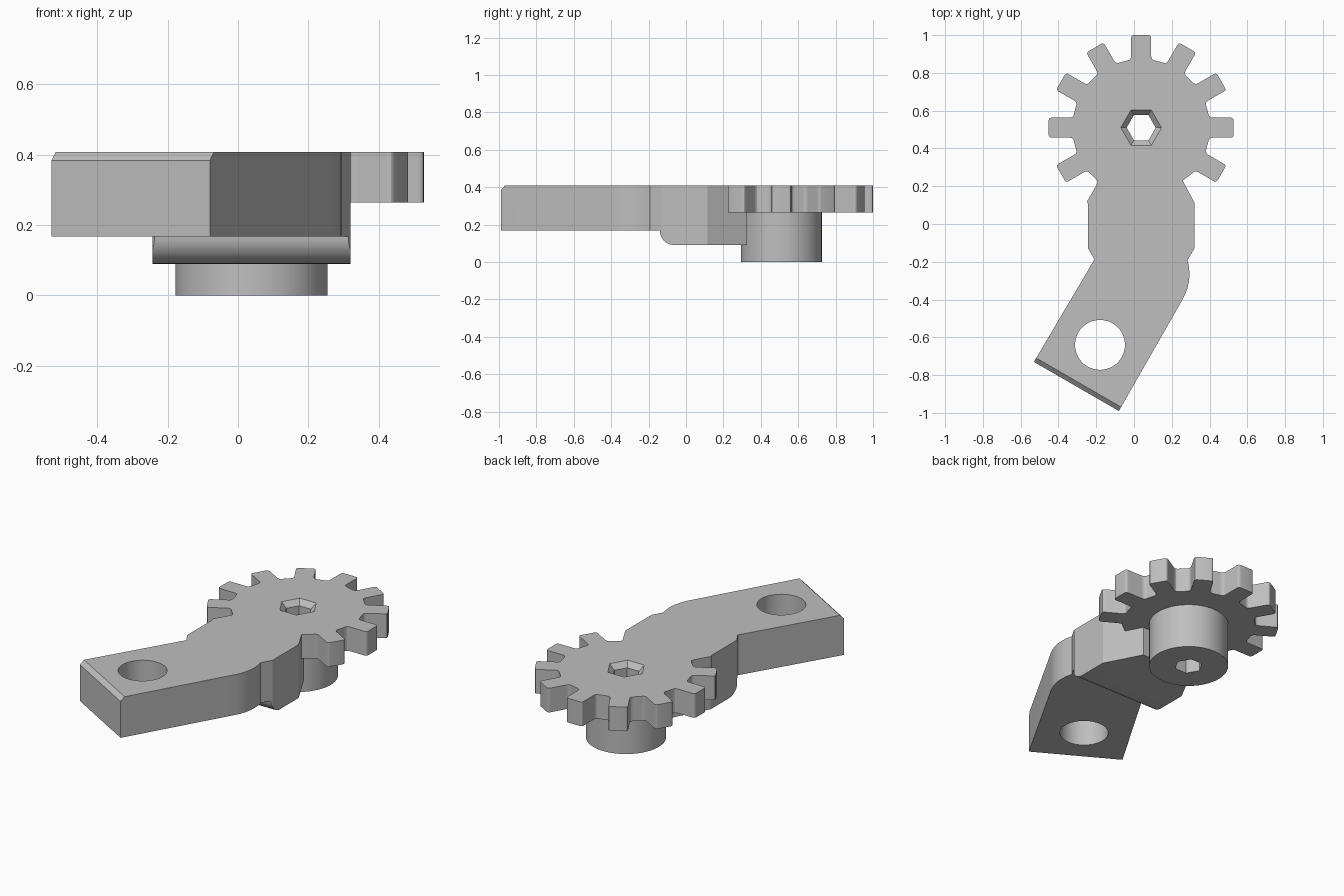
import bpy, bmesh
from math import cos, sin, pi, radians, tan
from mathutils import Vector

if "Cube" in bpy.data.objects:
    bpy.data.objects.remove(bpy.data.objects["Cube"])

CX, GEAR_Y = 0.038, 0.51      # gear axis
TOP = 0.408
ARM_Z, BLOCK_Z, GEAR_Z = 0.168, 0.09, 0.264

grey = bpy.data.materials.new("plain_grey")
grey.use_nodes = True
colour = (0.52, 0.52, 0.52, 1)
grey.diffuse_color = colour
grey.node_tree.nodes["Principled BSDF"].inputs["Base Color"].default_value = colour


def make_object(name, bm):
    bmesh.ops.recalc_face_normals(bm, faces=bm.faces)
    mesh = bpy.data.meshes.new(name)
    bm.to_mesh(mesh)
    bm.free()
    mesh.materials.append(grey)
    ob = bpy.data.objects.new(name, mesh)
    bpy.context.collection.objects.link(ob)
    return ob


def loft(rings):
    """Closed solid through rings that have equal point counts."""
    bm = bmesh.new()
    loops = [[bm.verts.new(p) for p in ring] for ring in rings]
    n = len(loops[0])
    for a, b in zip(loops, loops[1:]):
        for i in range(n):
            j = (i + 1) % n
            bm.faces.new((a[i], a[j], b[j], b[i]))
    bm.faces.new(loops[0])
    bm.faces.new(loops[-1])
    return bm


def prism(outline, z0, z1):
    return loft([[(x, y, z) for x, y in outline] for z in (z0, z1)])


def circle(x, y, r, n=64):
    return [(x + r * cos(2 * pi * i / n), y + r * sin(2 * pi * i / n)) for i in range(n)]


def slice_off(bm, point, normal):
    cut = bmesh.ops.bisect_plane(bm, geom=bm.verts[:] + bm.edges[:] + bm.faces[:],
                                 plane_co=point, plane_no=normal, clear_outer=True)
    edges = [e for e in cut["geom_cut"] if isinstance(e, bmesh.types.BMEdge)]
    bmesh.ops.edgeloop_fill(bm, edges=edges)


def fillet(prev, corner, nxt, size, steps=4):
    a = corner + (prev - corner).normalized() * size
    b = corner + (nxt - corner).normalized() * size
    return [a * (1 - t) ** 2 + corner * 2 * t * (1 - t) + b * t * t
            for t in (i / steps for i in range(steps + 1))]


def combine(target, tool, operation):
    mod = target.modifiers.new(tool.name, "BOOLEAN")
    mod.operation, mod.object, mod.solver = operation, tool, "EXACT"
    bpy.context.view_layer.objects.active = target
    bpy.ops.object.modifier_apply(modifier=mod.name)
    bpy.data.objects.remove(tool)


# Gear: twelve tooth spaces, three teeth left out where the arm joins
root, tip, half = 0.358, 0.49, 0.053
outline = []
for k in range(-2, 10):
    if k == -2 or k == -3 or k == 9:
        a = radians(30 * k)
        outline.append((CX + root * cos(a), GEAR_Y + root * sin(a)))
        continue
    u = Vector((cos(radians(30 * k)), sin(radians(30 * k))))
    v = Vector((-u.y, u.x))
    side = root + 0.06
    valley = root * cos(radians(15))
    lo, hi = u * root - v * half, u * root + v * half
    lo_tip, hi_tip = u * tip - v * half, u * tip + v * half
    pts = fillet(lo - v * 0.1 - u * 0.012, lo, lo_tip, 0.022)
    pts += fillet(lo, lo_tip, hi_tip, 0.016)
    pts += fillet(lo_tip, hi_tip, hi, 0.016)
    pts += fillet(hi_tip, hi, hi + v * 0.1 - u * 0.012, 0.022)
    outline += [(CX + p.x, GEAR_Y + p.y) for p in pts]
outline.append((CX, GEAR_Y - root))
lever = make_object("gear_lever", prism(outline, GEAR_Z, TOP))

# Boss under the gear
boss = make_object("boss", prism(circle(CX, GEAR_Y, 0.216, 96), 0, 0.32))

# Block: stepped side profile with a rounded lower front edge, corners sliced
back, front, round_r = 0.326, -0.14, ARM_Z - BLOCK_Z
profile = [(back, BLOCK_Z), (back, TOP), (-0.3, TOP), (-0.3, ARM_Z)]
for i in range(11):
    a = pi + i * pi / 20
    profile.append((front + round_r + round_r * cos(a), ARM_Z + round_r * sin(a)))
width = 0.281
bm = loft([[(CX + s * width, y, z) for y, z in profile] for s in (-1, 1)])
for s in (-1, 1):
    slice_off(bm, (CX + s * width, 0.115, 0), (s, 0.53, 0))
    slice_off(bm, (CX + s * width, -0.13, 0), (s, -tan(radians(30)), 0))
block = make_object("block", bm)

# Arm: angled bar with one rounded shoulder and a chamfered end
bar = [(-0.53, -0.73), (-0.08, -0.99), (0.257, -0.4), (0.272, -0.37), (0.283, -0.34),
       (0.291, -0.305), (0.294, -0.265), (0.291, -0.225), (0.283, -0.19),
       (0.2, -0.05), (-0.128, -0.05)]
bm = prism(bar, ARM_Z, TOP)
end = Vector((-0.26, -0.45, 0)).normalized()
slice_off(bm, Vector((-0.08, -0.99, 0.384)), end + Vector((0, 0, 1)))
arm = make_object("arm", bm)

for part in (boss, block, arm):
    combine(lever, part, "UNION")

# Round hole in the arm and hexagonal hole with a chamfered mouth in the gear
arm_hole = make_object("arm_hole", prism(circle(-0.18, -0.64, 0.132), 0.05, 0.6))
hexes = [(-0.1, 0.077), (TOP - 0.031, 0.077), (TOP + 0.031, 0.139)]
hex_hole = make_object("hex_hole", loft(
    [[(x, y, z) for x, y in circle(CX, GEAR_Y, r, 6)] for z, r in hexes]))
for hole in (arm_hole, hex_hole):
    combine(lever, hole, "DIFFERENCE")

bpy.ops.object.select_all(action="DESELECT")
lever.select_set(True)
bpy.context.view_layer.objects.active = lever
bpy.ops.object.shade_smooth_by_angle(angle=radians(25))
